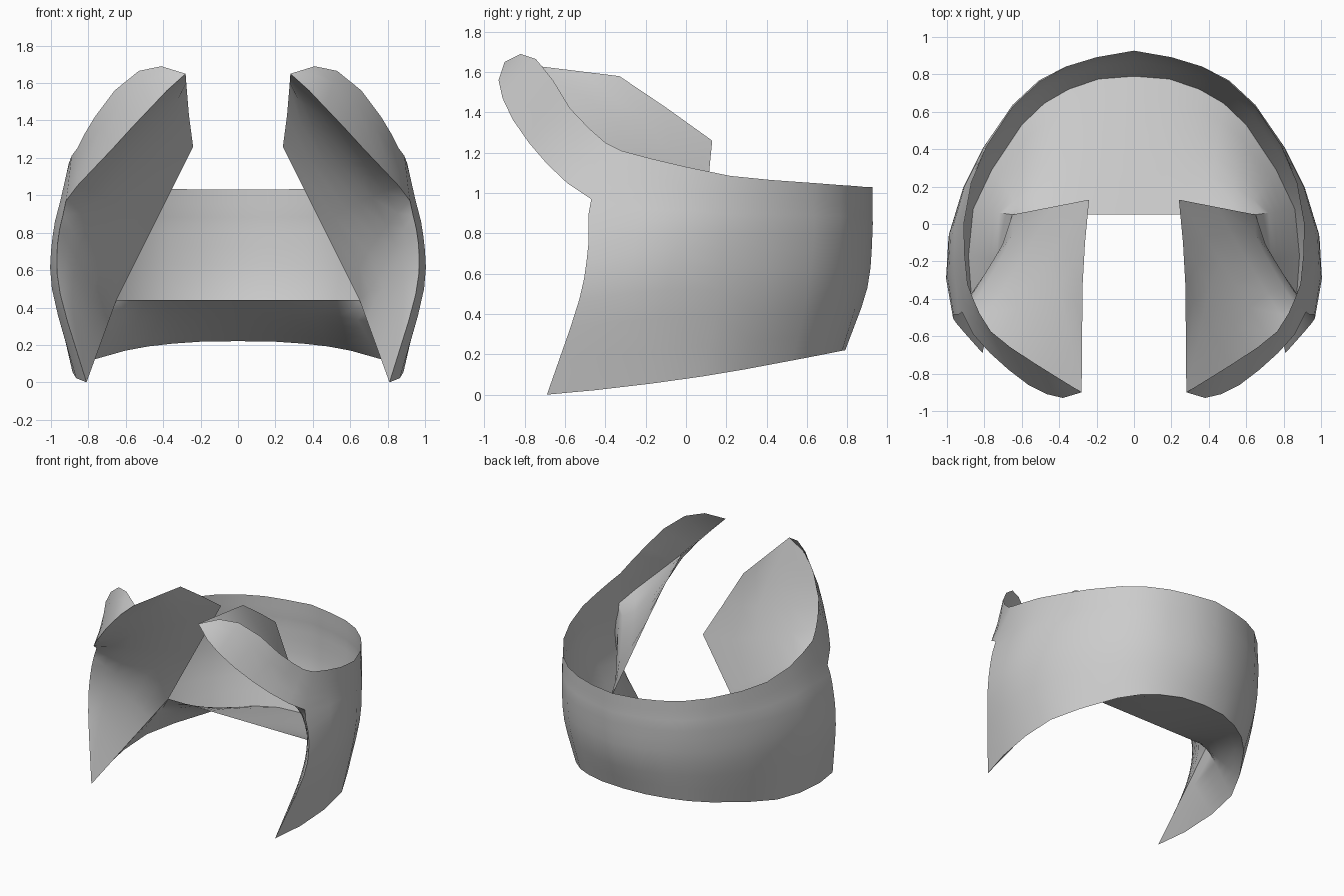
import bpy, bmesh
from mathutils import Vector

if "Cube" in bpy.data.objects:
    bpy.data.objects.remove(bpy.data.objects["Cube"])

SUB = 3


def vecs(pts):
    return [Vector(p) for p in pts]


def spline(pts, sub=SUB):
    """Catmull-Rom curve through pts."""
    p = [2 * pts[0] - pts[1]] + list(pts) + [2 * pts[-1] - pts[-2]]
    out = []
    for i in range(1, len(p) - 2):
        a, b, c, d = p[i - 1:i + 3]
        for k in range(sub):
            t = k / sub
            out.append(0.5 * (2 * b + (c - a) * t + (2 * a - 5 * b + 4 * c - d) * t * t
                              + (3 * b - a - 3 * c + d) * t ** 3))
    return out + [pts[-1].copy()]


def resample(pts, n):
    """n points evenly spaced along a polyline."""
    lens = [(b - a).length for a, b in zip(pts, pts[1:])]
    total, out = sum(lens), []
    for k in range(n):
        d, i = total * k / (n - 1), 0
        while i < len(lens) - 1 and d > lens[i]:
            d -= lens[i]
            i += 1
        out.append(pts[i].lerp(pts[i + 1], min(1, d / max(lens[i], 1e-6))))
    return out


def ruled(a, b, n=6):
    return [[p.lerp(q, k / n) for k in range(n + 1)] for p, q in zip(a, b)]


def make(name, grids, relax=0, angle=0.7):
    """Mesh from grids of points, mirrored across x."""
    bm = bmesh.new()
    for g in grids:
        vs = [[bm.verts.new(p) for p in col] for col in g]
        for c0, c1 in zip(vs, vs[1:]):
            for j in range(len(c0) - 1):
                bm.faces.new((c0[j], c1[j], c1[j + 1], c0[j + 1]))
    bmesh.ops.remove_doubles(bm, verts=bm.verts, dist=0.0005)
    for _ in range(relax):
        inner = [v for v in bm.verts if not v.is_boundary]
        bmesh.ops.smooth_vert(bm, verts=inner, factor=0.5,
                              use_axis_x=True, use_axis_y=True, use_axis_z=True)
    bmesh.ops.recalc_face_normals(bm, faces=bm.faces)
    me = bpy.data.meshes.new(name)
    bm.to_mesh(me)
    bm.free()
    ob = bpy.data.objects.new(name, me)
    bpy.context.collection.objects.link(ob)
    m = ob.modifiers.new("Mirror", 'MIRROR')
    m.use_clip = True
    bpy.context.view_layer.objects.active = ob
    ob.select_set(True)
    bpy.ops.object.shade_smooth_by_angle(angle=angle)
    ob.select_set(False)


# Horizontal contours of the shell, back centre to front
bottom = vecs([(0, .79, .22), (.19, .775, .218), (.35, .72, .207), (.48, .645, .192), (.6, .53, .17),
               (.76, .29, .125), (.86, .08, .09), (.885, -.17, .055), (.865, -.45, .022), (.81, -.69, 0)])
belly = vecs([(0, .9, .53), (.2, .865, .53), (.37, .81, .53), (.51, .73, .53), (.65, .605, .52),
              (.8, .39, .52), (.91, .17, .52), (.985, -.1, .52), (.995, -.32, .5), (.95, -.53, .47)])
upper = vecs([(0, .925, .8), (.2, .89, .8), (.365, .84, .8), (.51, .765, .8), (.65, .635, .8),
              (.805, .41, .8), (.91, .2, .8), (.98, -.03, .8), (.99, -.25, .79), (.965, -.485, .74)])
rim = vecs([(0, .925, 1.03), (.2, .89, 1.03), (.36, .84, 1.035), (.505, .76, 1.04), (.645, .63, 1.05),
            (.785, .42, 1.065), (.87, .22, 1.085), (.91, 0, 1.13), (.905, -.17, 1.17), (.89, -.32, 1.21)])
corner = Vector((.92, -.47, .97))
shoulder = [u.lerp(r, .5) for u, r in zip(upper, rim)]
shoulder[-1] = corner
shell = [spline(list(c)) for c in zip(bottom, belly, upper, shoulder, rim)]

# Raised front flaps continuing from the shell
flap_low = vecs([corner, (.86, -.59, 1.05), (.77, -.69, 1.145), (.67, -.78, 1.25), (.565, -.86, 1.365),
                 (.465, -.91, 1.47), (.38, -.93, 1.56), (.28, -.9, 1.65)])
flap_top = vecs([rim[-1], (.86, -.4, 1.25), (.825, -.48, 1.32), (.765, -.575, 1.42), (.66, -.66, 1.56),
                 (.53, -.745, 1.665), (.41, -.82, 1.69), (.28, -.9, 1.65)])
flap = ruled(flap_low, flap_top, SUB)
flap[0] = shell[-1][-SUB - 1:]
make("collar_shell", [shell, flap])

# Sloping floor inside the back
tip = bottom[-1]
fold = Vector((.65, .05, .44))
floor_edge = [Vector((x, .05, .44)) for x in (0, .13, .26, .38, .5, .58)] + resample([fold, tip], 4)
make("inner_floor", [ruled(bottom, floor_edge)])

# Leaning inner panels closing the front edge, softly bent between lip and shell
lip = vecs([(.28, -.9, 1.65), (.275, -.33, 1.58), (.262, -.1, 1.425), (.24, .13, 1.26), fold])
front_edge = shell[-1][:3 * SUB + 1][::-1]
lip_pts = resample(lip[:2], 4)[:-1] + lip[1:3] + resample(lip[3:], 3)
panel_top = ruled(lip_pts, flap_low[::-1])
panel_low = ruled(resample([fold, tip], len(front_edge)), front_edge)
make("inner_panel", [panel_top, panel_low], relax=4, angle=1.2)
